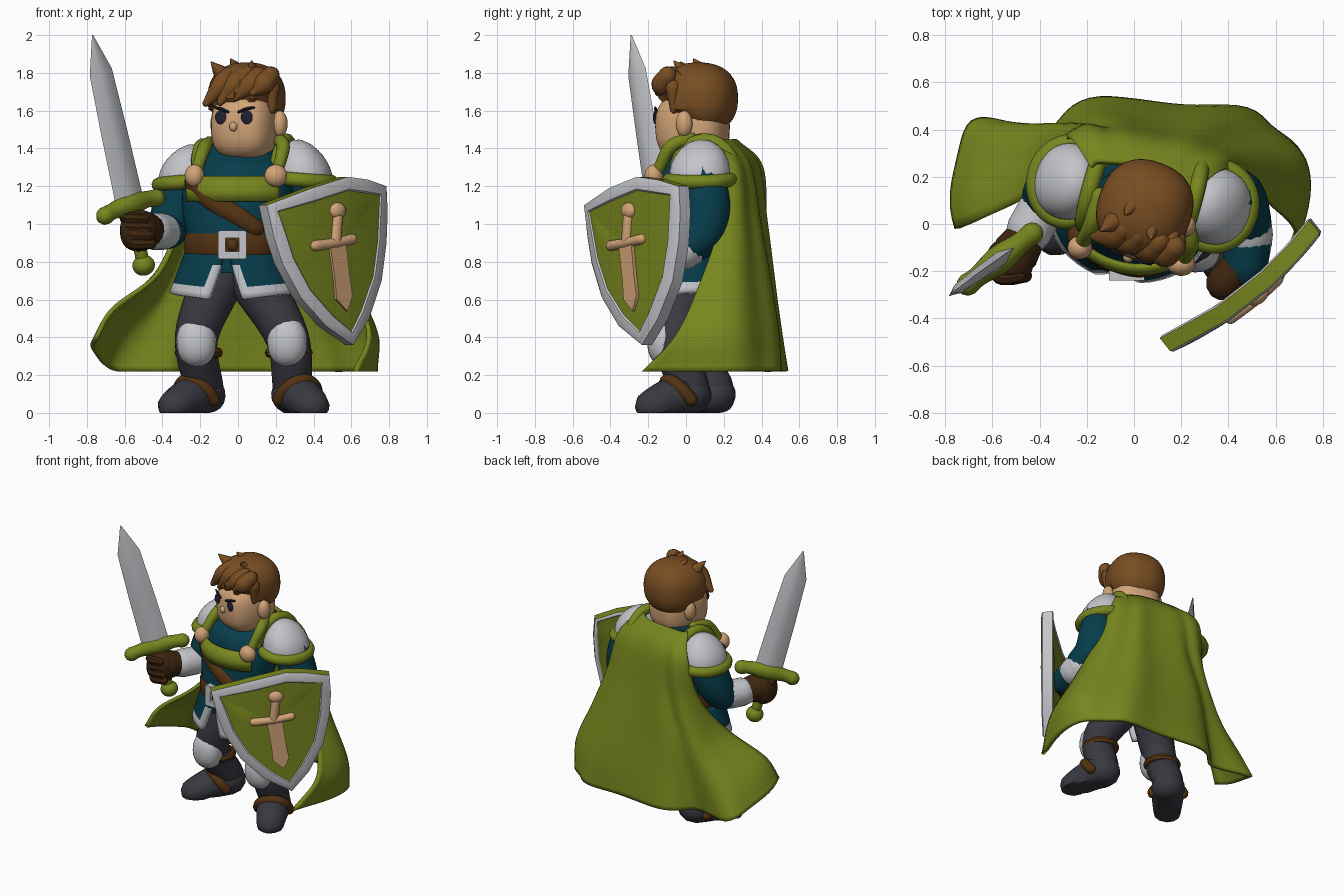
import bpy, bmesh, math
from math import sin, cos, pi, radians
from mathutils import Vector, Matrix

if "Cube" in bpy.data.objects:
    bpy.data.objects.remove(bpy.data.objects["Cube"])

def material(name, *rgb):
    m = bpy.data.materials.new(name)
    m.use_nodes = True
    m.diffuse_color = (*rgb, 1)
    m.node_tree.nodes["Principled BSDF"].inputs["Base Color"].default_value = (*rgb, 1)
    return m

SKIN = material("skin", .64, .37, .185)
HAIR = material("hair_brown", .19, .075, .016)
GREEN = material("olive_green", .185, .238, .013)
TEAL = material("deep_teal", .002, .046, .07)
WHITE = material("pale_steel", .54, .555, .58)
LEATHER = material("leather_brown", .085, .032, .006)
GLOVE = material("dark_leather", .046, .018, .005)
CHARCOAL = material("charcoal", .04, .04, .053)
DARK = material("eye_dark", .015, .016, .03)
made = []

def build(name, verts, faces, mats, M=None, thick=0):
    me = bpy.data.meshes.new(name)
    me.from_pydata([tuple(v) for v in verts], [], faces)
    bm = bmesh.new()
    bm.from_mesh(me)
    bmesh.ops.recalc_face_normals(bm, faces=bm.faces)
    bm.to_mesh(me)
    bm.free()
    for m in (mats if isinstance(mats, tuple) else (mats,)):
        me.materials.append(m)
    if M:
        me.transform(M)
    ob = bpy.data.objects.new(name, me)
    bpy.context.scene.collection.objects.link(ob)
    if thick:
        mod = ob.modifiers.new("thickness", "SOLIDIFY")
        mod.thickness, mod.offset = thick, 0
    made.append(ob)
    return ob

def loft(name, rings, mats, M=None, closed=True, caps=True, thick=0):
    n = len(rings[0])
    verts = [p for r in rings for p in r]
    faces = [(i*n + j, i*n + (j+1) % n, (i+1)*n + (j+1) % n, (i+1)*n + j)
             for i in range(len(rings)-1) for j in range(n if closed else n-1)]
    if caps:
        faces += [tuple(range(n)), tuple(range(len(verts)-n, len(verts)))]
    return build(name, verts, faces, mats, M, thick)

def spline(pts, sub=6):
    pts = [Vector(p) for p in pts]
    p = [pts[0]*2 - pts[1]] + pts + [pts[-1]*2 - pts[-2]]
    out = []
    for i in range(1, len(p)-2):
        a, b, c, d = p[i-1:i+3]
        for k in range(sub):
            t = k/sub
            out.append((b*2 + (c-a)*t + (a*2 - b*5 + c*4 - d)*t*t + (b*3 - a - c*3 + d)*t**3)*.5)
    return out + [pts[-1]]

def limb(name, mat, pts, M=None, n=16):
    """Round-ended tube through (x, y, z, radius) points."""
    path = spline(pts)
    pos, rad = [p.to_3d() for p in path], [max(p[3], .002) for p in path]
    tan = [(pos[min(i+1, len(pos)-1)] - pos[max(i-1, 0)]).normalized() for i in range(len(pos))]
    st = list(zip(pos, tan, rad))
    caps = [radians(a) for a in (85, 60, 30)]
    (p0, t0, r0), (p1, t1, r1) = st[0], st[-1]
    st = ([(p0 - t0*r0*sin(a), t0, r0*cos(a)) for a in caps] + st
          + [(p1 + t1*r1*sin(a), t1, r1*cos(a)) for a in caps[::-1]])
    u, rings = t0.orthogonal(), []
    for p, t, r in st:
        u = (u - t*u.dot(t)).normalized()
        w = t.cross(u)
        rings.append([p + (u*cos(2*pi*k/n) + w*sin(2*pi*k/n))*r for k in range(n)])
    return loft(name, rings, mat, M)

def ball(name, mat, c, r, M=None, power=1.0, n=28, rule=None):
    """Ellipsoid; a power under one makes it boxier, rule reshapes its points."""
    f = lambda v: math.copysign(abs(v)**power, v)
    rings = []
    for i in range(n//2 + 1):
        a = -pi/2 + pi*(i + .02)/(n/2 + .04)
        rings.append([Vector((c[0] + r[0]*f(cos(a)*cos(2*pi*k/n)), c[1] + r[1]*f(cos(a)*sin(2*pi*k/n)),
                              c[2] + r[2]*f(sin(a)))) for k in range(n)])
    if rule:
        rings = [[rule(p) for p in ring] for ring in rings]
    return loft(name, rings, mat, M)

def prism(name, mat, outline, lo, hi, M):
    return loft(name, [[(x, y, h) for x, y in outline] for h in (lo, hi)], mat, M)

YAW = radians(-11)
def oval(z, cx, cy, rx, ry, start=0, end=2*pi, n=36, whole=True):
    out = []
    for k in range(n):
        a = start + (end-start)*k/(n if whole else n-1)
        x, y = rx*cos(a), ry*sin(a)
        out.append(Vector((cx + x*cos(YAW) - y*sin(YAW), cy + x*sin(YAW) + y*cos(YAW), z)))
    return out

# Torso, collar, chest mantle and belt
body = [(.74, -.02, .02, .25, .21), (.9, -.02, 0, .25, .21), (1.1, -.01, .03, .29, .22),
        (1.22, 0, .05, .29, .21), (1.31, .01, .055, .24, .185), (1.36, .01, .08, .205, .155), (1.42, .01, .09, .19, .135)]
loft("tunic_body", [oval(*r) for r in spline(body)], TEAL)
loft("chest_mantle", [oval(*r, radians(-145), radians(-35), 24, False) for r in (
    (1.12, 0, .03, .295, .23), (1.18, 0, .035, .3, .238), (1.25, 0, .045, .29, .222))],
    GREEN, closed=False, caps=False, thick=.025)
loft("belt", [oval(z, -.02, 0, .265+d, .22+d) for z, d in ((.83, -.01), (.85, 0), (.93, 0), (.95, -.01))], LEATHER)
limb("chest_strap", LEATHER, [(-.23, -.05, 1.22, .055), (-.13, -.12, 1.12, .06), (0, -.165, 1.04, .06),
                              (.09, -.17, .98, .05)])
B = Matrix.Translation((-.03, 0, .89)) @ Matrix.Rotation(pi/2, 4, "X")
for k in (-1, 1):
    x = k*.055
    prism("buckle_side", WHITE, [(x-.02, -.07), (x+.02, -.07), (x+.02, .07), (x-.02, .07)], .19, .24, B)
    prism("buckle_bar", WHITE, [(-.07, x-.02), (.07, x-.02), (.07, x+.02), (-.07, x+.02)], .19, .24, B)
ball("buckle_stud", LEATHER, (0, 0, .215), (.032, .032, .02), B)

# Tunic skirt, split at the front with a pale hem
rings = []
for i in range(9):
    t = i/8
    gap = radians(3 + 13*t)
    ring = oval(.84 - .2*t, -.02, .01 + .01*t, .25+.08*t, .205+.045*t, -pi/2+gap, 1.5*pi-gap, 41, False)
    for j, p in enumerate(ring):
        p.z -= .04*t*abs(j/20 - 1)**3
    rings.append(ring)
skirt = loft("tunic_skirt", rings, (TEAL, WHITE), closed=False, caps=False, thick=.035)
for k, f in enumerate(skirt.data.polygons):
    row, col = divmod(k, 40)
    f.material_index = int(row > 5 or (row > 1 and col in (0, 39)))

# Legs, boots, straps and knee guards
for side, hip, knee, ankle, toe in (
        ("right", (-.11, .05, .7), (-.22, .01, .4), (-.18, .15, .13), (-.33, -.04, .04)),
        ("left", (.09, .02, .7), (.26, -.06, .4), (.29, .02, .13), (.39, -.175, .04))):
    limb(side + "_leg", CHARCOAL, [(*hip, .14), (*knee, .115), (*ankle, .105)])
    a, b, kn = Vector(ankle), Vector(toe), Vector(knee)
    boot = limb(side + "_boot", CHARCOAL, [(a.x, a.y, .1, .115), (*a.lerp(b, .5), .11), (*b, .095)])
    for v in boot.data.vertices:
        v.co.z = max(v.co.z, 0)*.95
    ball(side + "_knee_guard", WHITE, kn + Vector((0, -.05, -.025)), (.105, .095, .13), power=.9)
    m = kn.lerp(a, .3)
    limb(side + "_calf_strap", LEATHER, [(m.x + .1*cos(t*pi/6), m.y + .1*sin(t*pi/6), m.z, .028) for t in range(13)], n=8)
    d = (b - a).to_2d().normalized()
    m = a.lerp(b, .22)
    limb(side + "_boot_strap", LEATHER, [(m.x - d.y*.105*cos(t) + d.x*.08*sin(t), m.y + d.x*.105*cos(t) + d.y*.08*sin(t),
         .07 + .1*sin(t), .036) for t in (pi*k/8 for k in range(9))], n=10)

# Arms
limb("right_upper_arm", TEAL, [(-.28, .17, 1.25, .12), (-.33, .15, 1.08, .125), (-.37, .11, .98, .11), (-.4, .06, .96, .09)])
limb("right_cuff", WHITE, [(-.395, .06, .96, .098), (-.445, -.03, .96, .098)])
limb("right_glove_wrist", GLOVE, [(-.46, -.06, .965, .085), (-.5, -.12, .97, .1)])
ball("right_fist", GLOVE, (-.525, -.155, .965), (.1, .095, .11), power=.85)
for k in range(4):
    limb("right_finger", GLOVE, [(-.6+.01*k, -.15, 1.03-.045*k, .028), (-.57+.01*k, -.225, 1.03-.045*k, .03),
                                 (-.49+.01*k, -.22, 1.03-.045*k, .028)], n=8)
limb("left_upper_arm", TEAL, [(.37, .09, 1.27, .12), (.42, .11, 1.08, .13), (.45, .08, .95, .12), (.48, 0, .88, .105)])
limb("left_cuff", WHITE, [(.475, 0, .87, .108), (.485, -.06, .85, .105)])
limb("left_forearm", TEAL, [(.485, -.07, .85, .1), (.47, -.18, .83, .095)])
limb("left_glove", GLOVE, [(.44, -.19, .83, .08), (.38, -.25, .83, .075)])

# Shoulder guards sloping outward, with green rims, cape ties and clasps
for side, s, c, r in (("right", -1, (-.275, .18, 1.23), (.145, .165, .18)), ("left", 1, (.345, .075, 1.245), (.15, .165, .19))):
    M = Matrix.Translation(c) @ Matrix.Rotation(radians(-15), 4, "Z") @ Matrix.Rotation(radians(5*s), 4, "Y")
    def slope(p):
        p.z = max(p.z, -.02)*(1 - .3*s*p.x/r[0])
        return p
    ball(side + "_shoulder_guard", WHITE, (0, 0, 0), r, M, .95, rule=slope)
    limb(side + "_shoulder_rim", GREEN, [(r[0]*cos(t*pi/8), r[1]*sin(t*pi/8), -.01, .038) for t in range(17)], M, 10)
    limb(side + "_shoulder_arch", GREEN, [(-s*.11, -r[1]*cos(t*pi/8), r[2]*sin(t*pi/8), .036) for t in range(9)], M, 10)
limb("right_cape_tie", GREEN, [(-.15, .12, 1.43, .035), (-.18, 0, 1.4, .035), (-.22, -.08, 1.28, .03)])
limb("left_cape_tie", GREEN, [(.21, .03, 1.45, .035), (.24, -.08, 1.41, .035), (.21, -.15, 1.28, .03)])
ball("right_clasp", SKIN, (-.23, -.1, 1.255), (.052, .05, .06))
ball("left_clasp", SKIN, (.2, -.17, 1.255), (.06, .05, .06))

# Cape draped from the shoulders, with folds deepening downward and a lifted right corner
drape = [
    (1.44, 0, [(-.18, .24), (-.16, .26), (-.1, .26), (.02, .25), (.13, .23), (.2, .19), (.25, .13)]),
    (1.3, 0, [(-.26, .36), (-.23, .39), (-.14, .39), (.02, .36), (.2, .33), (.33, .28), (.38, .23)]),
    (1.0, 0, [(-.31, .3), (-.29, .38), (-.18, .41), (0, .41), (.25, .38), (.42, .3), (.48, .18)]),
    (.7, .04, [(-.42, .14), (-.42, .33), (-.29, .42), (-.05, .45), (.3, .43), (.55, .3), (.6, .08)]),
    (.42, .13, [(-.66, .02), (-.62, .37), (-.37, .41), (-.08, .49), (.37, .47), (.68, .3), (.71, -.05)]),
    (.22, .18, [(-.75, -.02), (-.72, .42), (-.42, .4), (-.1, .52), (.42, .48), (.7, .29), (.64, -.24)])]
rows = []
for z, lift, row in drape:
    rows.append(spline([(x, y, z) for x, y in row], 10))
    for j, p in enumerate(rows[-1]):
        p.z += lift*max(0, 1 - j/14)**1.5
columns = [spline(col, 7) for col in zip(*rows)]
grid = []
for i in range(len(columns[0])):
    v = i/(len(columns[0])-1)
    grid.append([])
    for j, col in enumerate(columns):
        out = (col[i] - Vector((0, .05, col[i].z))).normalized()
        grid[-1].append(col[i] + out*.022*v*sin(j*.5 + .6*sin(j*.3)))
loft("cape", grid, GREEN, closed=False, caps=False, thick=.025)

# Head and face, turned a little to its right
H = Matrix.Translation((.04, .035, 1.525)) @ Matrix.Rotation(radians(-20), 4, "Z")
ball("head", SKIN, (0, 0, -.01), (.17, .19, .18), H, .72)
ball("nose", SKIN, (0, -.188, -.01), (.022, .022, .025), H)
for k in (-1, 1):
    ball("eye", DARK, (k*.073, -.182, .04), (.033, .009, .037), H)
    limb("eyebrow", DARK, [(k*.03, -.188, .068, .007), (k*.07, -.183, .083, .009), (k*.11, -.17, .092, .006)], H, 8)
    ball("ear", SKIN, (.012 + k*.175, .02, .005), (.04, .045, .07), H)

# Hair cap with a slanted hairline, a swept fringe and small tufts
def hairline(p):
    low = .125 + .2*p.x + .01*sin(p.x*45) if p.y < -.06 else (.06 if p.y < .06 else -1)
    if p.z < low:
        p.x, p.y, p.z = p.x*.75, p.y*.7, p.z*.8
    return p
ball("hair", HAIR, (-.005, .03, .14), (.2, .205, .19), H, .85, 48, hairline)
for x, x1, z1 in ((-.1, -.165, .115), (-.03, -.085, .12), (.06, 0, .145), (.13, .1, .17)):
    limb("fringe_lock", HAIR, [(x+.04, -.08, .26, .05), (x+.01, -.125, .21, .055), (x1, -.155, z1, .02)], H, 12)
limb("sideburn", HAIR, [(.17, -.05, .2, .04), (.165, -.045, .08, .02)], H, 10)
for x, y, z in ((-.14, -.1, .33), (-.07, 0, .345), (.06, -.06, .335), (.17, -.07, .3)):
    limb("hair_tuft", HAIR, [(x*.7, y+.05, z-.08, .06), (x*.9, y+.01, z-.035, .03), (x*1.05, y-.02, z, .006)], H, 10)

# Sword
d = Vector((-.2, -.14, .9)).normalized()
g = Vector((.76, .6, .23))
g = (g - d*g.dot(d)).normalized()
S = Matrix((g, d.cross(g), d)).transposed().to_4x4()
S.translation = (-.57, -.15, 1.1)
loft("sword_blade", [[(w, 0, z), (w*.3, t, z), (-w*.3, t, z), (-w, 0, z), (-w*.3, -t, z), (w*.3, -t, z)]
                     for z, w, t in ((0, .095, .03), (.4, .088, .027), (.73, .077, .023), (.932, .004, .003))], WHITE, S)
limb("sword_guard", GREEN, [(-.18, 0, -.01, .048), (-.12, 0, 0, .044), (0, 0, .005, .06), (.12, 0, 0, .044), (.18, 0, -.01, .048)], S)
limb("sword_grip", GREEN, [(0, 0, .02, .035), (0, 0, -.3, .035)], S)
ball("sword_pommel", GREEN, (0, 0, -.33), (.06, .06, .055), S)

# Shield: domed board with a raised pale rim, green along its top edge
F = Matrix(((.78, 0, .62, .465), (.62, 0, -.78, -.275), (0, 1, 0, 0), (0, 0, 0, 1)))
edge = [(-.41, 1.1), (-.37, .93), (-.32, .79), (-.21, .61), (-.05, .46), (.14, .36), (.26, .5), (.36, .7), (.4, .9),
        (.41, 1.06), (.4, 1.2), (.25, 1.235), (.1, 1.25), (-.14, 1.19)]
shield = prism("shield", (WHITE, GREEN), edge, -.055, .015, None)
bm = bmesh.new()
bm.from_mesh(shield.data)
for f in bm.faces:
    f.material_index = int(f.normal.y > .7)
for f in [f for f in bm.faces if abs(f.normal.z) > .9]:
    front = f.normal.z > 0
    bmesh.ops.inset_individual(bm, faces=[f], thickness=.015, depth=.008)
    bmesh.ops.inset_individual(bm, faces=[f], thickness=.05 if front else .005)
    bmesh.ops.inset_individual(bm, faces=[f], thickness=.008, depth=-.008)
    f.material_index = 1
    bmesh.ops.inset_individual(bm, faces=[f], thickness=.1)
    bmesh.ops.poke(bm, faces=[f])
for v in bm.verts:
    v.co.z += .05*(1 - (v.co.x/.4)**2)
bm.to_mesh(shield.data)
bm.free()
shield.data.transform(F)

# Shield emblem
prism("emblem_blade", SKIN, [(-.035, .9), (0, .7), (.01, .6), (.085, .54), (.12, .62), (.1, .72), (.075, .9)], .03, .08, F)
limb("emblem_guard", SKIN, [(-.12, .885, .06, .028), (.015, .9, .065, .026), (.135, .92, .055, .028)], F)
limb("emblem_grip", SKIN, [(.015, .9, .06, .032), (.03, 1.04, .06, .03)], F)
ball("emblem_pommel", SKIN, (.03, 1.07, .06), (.052, .044, .035), F)

# Smooth shading with crisp edges
bpy.ops.object.select_all(action="DESELECT")
for ob in made:
    ob.select_set(True)
bpy.context.view_layer.objects.active = made[0]
bpy.ops.object.shade_smooth_by_angle(angle=radians(40))
